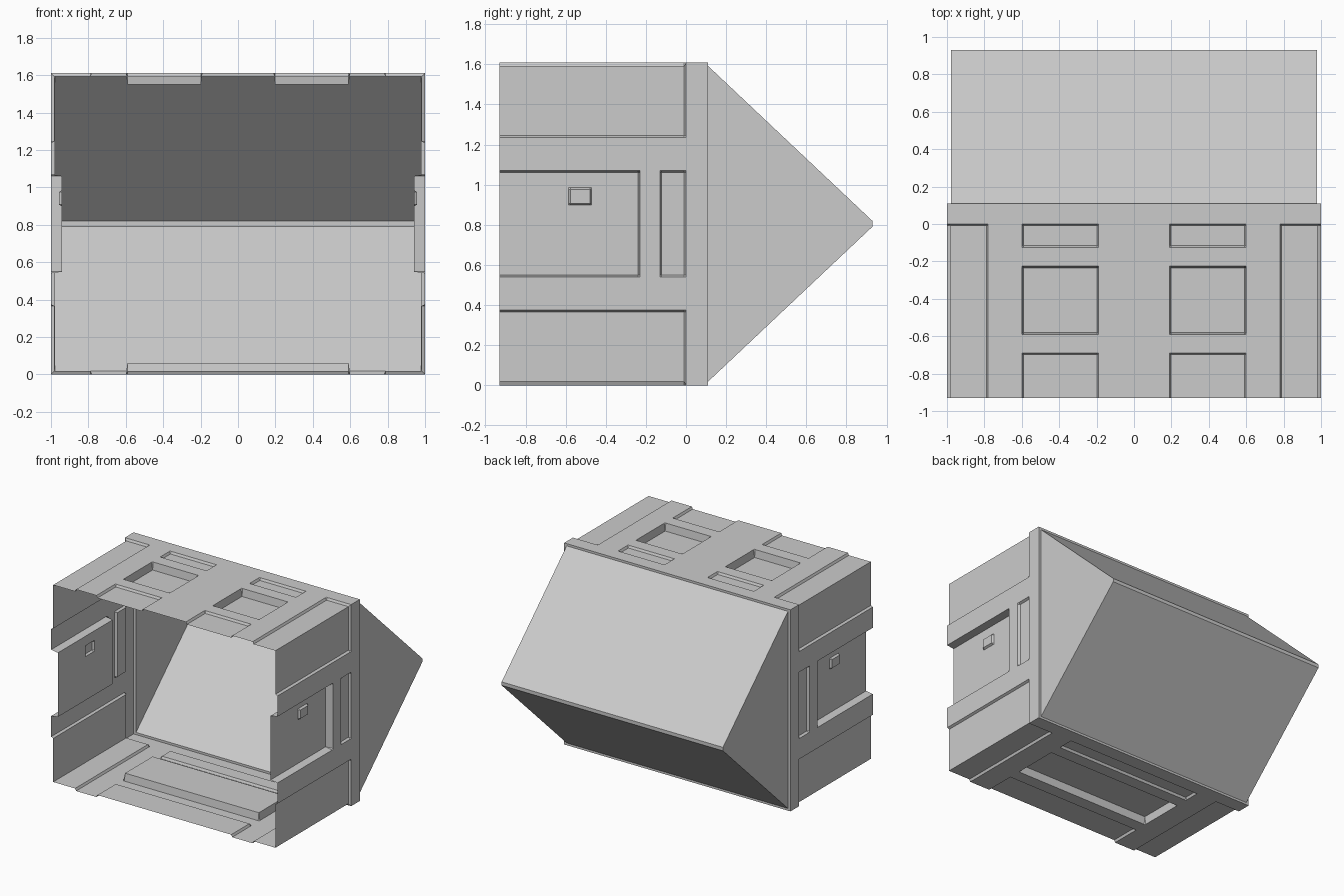
import bpy, bmesh
from mathutils import Vector

if "Cube" in bpy.data.objects:
    bpy.data.objects.remove(bpy.data.objects["Cube"])

W, H = 1.0, 0.805            # half width, half height of the shell
Y0, Y1, TIP = -0.93, 0.11, 0.93
LIP, BEV = 0.018, 0.009      # shallow recess depth, slope width of recess sides
OPEN = 9                     # panel limit that runs past the wall edge


def finish(name, bm, centre):
    # turn every face away from the given inner point
    bm.normal_update()
    for f in bm.faces:
        if f.normal.dot(f.calc_center_median() - centre) < 0:
            f.normal_flip()
    mesh = bpy.data.meshes.new(name)
    bm.to_mesh(mesh)
    bm.free()
    bpy.context.collection.objects.link(bpy.data.objects.new(name, mesh))


def wall(name, half, panels, place, centre):
    """Thin sheet over u, y with stepped panels (u0, u1, y0, y1, depth)."""
    def cuts(lo, hi, pairs):
        vals = {lo, hi}
        for a, b in pairs:
            vals |= {round(v, 4) for v in (a, a + BEV, b - BEV, b) if lo < v < hi}
        return sorted(vals)

    def depth(u, y):
        total = 0
        for a, b, c, d, amount in panels:
            t = min(u - a, b - u, y - c, d - y) / BEV
            total += amount * max(0, min(1, t))
        return total

    us = cuts(-half, half, [p[:2] for p in panels])
    ys = cuts(Y0, Y1, [p[2:4] for p in panels])
    bm = bmesh.new()
    rows = []
    for u in us:
        row = []
        for y in ys:
            # the corner recess wraps round the long edges
            pull = LIP * max(0, min(1, -y / BEV)) if abs(u) == half else 0
            uu = u - pull if u > 0 else u + pull
            row.append(bm.verts.new(place(uu, y, depth(u, y))))
        rows.append(row)
    for r, s in zip(rows, rows[1:]):
        for j in range(len(ys) - 1):
            bm.faces.new((r[j], s[j], s[j + 1], r[j + 1]))
    # all outside faces look along the wall normal
    bm.normal_update()
    finish(name, bm, centre)


def corners(inner):
    return [(inner, OPEN, -OPEN, 0, LIP), (-OPEN, -inner, -OPEN, 0, LIP)]


def column(a, b):
    # rear slot, deep square pocket and front slot
    return [(a, b, -0.125, 0, LIP), (a, b, -0.59, -0.225, 0.06), (a, b, -OPEN, -0.69, LIP)]


# Roof and floor sheets
wall("roof", W, corners(0.78) + column(0.19, 0.6) + column(-0.6, -0.19),
     lambda u, y, d: (u, y, 2 * H - d), Vector((0, -0.4, -100)))
wall("floor", W, corners(0.78) + column(-0.6, 0.6),
     lambda u, y, d: (u, y, d), Vector((0, -0.4, 100)))

# Side sheets with large bay, rear slot and small raised block
side = corners(0.43) + [(-0.265, 0.265, -OPEN, -0.23, 0.06),
                        (-0.265, 0.265, -0.13, 0, LIP),
                        (0.093, 0.18, -0.585, -0.47, -0.016)]
for label, s in (("right", 1), ("left", -1)):
    wall(label + "_side", H, side,
         lambda u, y, d, s=s: (s * (W - d), y, H + u), Vector((-100 * s, -0.4, H)))


# Rear rim and wedge-shaped back
def ring(bm, w, h, y):
    return [bm.verts.new((sx * w, y, H + sz * h)) for sx, sz in ((-1, -1), (1, -1), (1, 1), (-1, 1))]


bm = bmesh.new()
loops = [ring(bm, W, H, Y1), ring(bm, W - 0.022, H - 0.018, Y1), ring(bm, W - 0.022, 0.014, TIP)]
for a, b in zip(loops, loops[1:]):
    for i in range(4):
        k = (i + 1) % 4
        bm.faces.new((a[i], a[k], b[k], b[i]))
bm.faces.new(loops[-1])
finish("wedge_back", bm, Vector((0, 0, H)))
